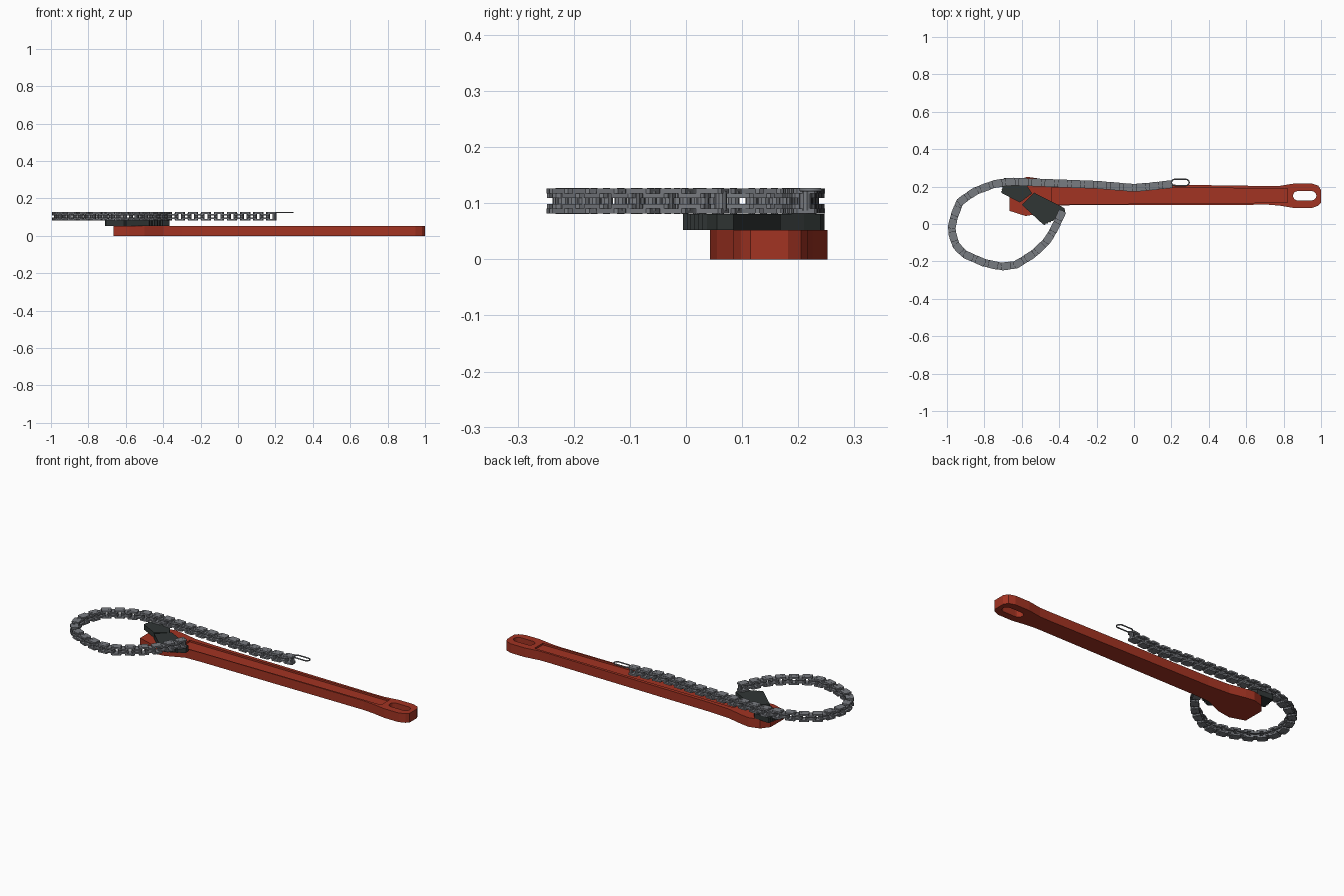
import bpy, bmesh
from math import cos, sin, pi
from mathutils import Vector, Matrix

if "Cube" in bpy.data.objects:
    bpy.data.objects.remove(bpy.data.objects["Cube"])


def material(name, rgb):
    m = bpy.data.materials.new(name)
    m.use_nodes = True
    m.diffuse_color = (*rgb, 1)
    bsdf = next(n for n in m.node_tree.nodes if n.type == 'BSDF_PRINCIPLED')
    bsdf.inputs["Base Color"].default_value = (*rgb, 1)
    return m


RED = material("red paint", (0.36, 0.033, 0.016))
DARK = material("dark steel", (0.03, 0.037, 0.036))
GREY = material("grey steel", (0.19, 0.2, 0.22))


def add_prism(bm, points, z0, z1):
    """Extrude a flat outline from z0 to z1."""
    face = bm.faces.new([bm.verts.new((x, y, z0)) for x, y in points])
    top = bmesh.ops.extrude_face_region(bm, geom=[face])["geom"]
    bmesh.ops.translate(bm, vec=(0, 0, z1 - z0),
                        verts=[v for v in top if isinstance(v, bmesh.types.BMVert)])


def finish(bm, name, mat):
    bmesh.ops.recalc_face_normals(bm, faces=bm.faces)
    mesh = bpy.data.meshes.new(name)
    bm.to_mesh(mesh)
    bm.free()
    mesh.materials.append(mat)
    ob = bpy.data.objects.new(name, mesh)
    bpy.context.collection.objects.link(ob)
    return ob


def prism(name, points, z0, z1, mat):
    bm = bmesh.new()
    add_prism(bm, points, z0, z1)
    return finish(bm, name, mat)


def cut(target, cutter):
    """Subtract a cutter, then discard it."""
    cutter.hide_render = True
    mod = target.modifiers.new("cut", 'BOOLEAN')
    mod.operation, mod.object, mod.solver = 'DIFFERENCE', cutter, 'EXACT'
    bpy.context.view_layer.objects.active = target
    bpy.ops.object.modifier_apply(modifier=mod.name)
    bpy.data.objects.remove(cutter)


def slot_outline(x0, x1, y, r, n=8):
    """Outline with two rounded ends."""
    right = [(x1 - r + r * cos(a), y + r * sin(a))
             for a in [-pi / 2 + pi * i / n for i in range(n + 1)]]
    left = [(x0 + r - (x - x1 + r), 2 * y - yy) for x, yy in right]
    return right + left


# Handle with flared head, hanging slot and sunken panel
handle = prism("handle", [
    (-0.665, 0.07), (-0.58, 0.043), (-0.5, 0.055), (-0.4, 0.098), (-0.3, 0.102),
    (0.72, 0.103), (0.78, 0.098), (0.86, 0.085), (0.95, 0.085), (0.985, 0.098),
    (1.0, 0.115), (1.0, 0.182), (0.985, 0.205), (0.95, 0.217), (0.86, 0.217),
    (0.78, 0.204), (0.72, 0.203), (-0.3, 0.217), (-0.43, 0.225), (-0.52, 0.245),
    (-0.57, 0.252), (-0.63, 0.235), (-0.665, 0.19)], 0, 0.052, RED)
cut(handle, prism("slot_cutter", slot_outline(0.85, 0.975, 0.151, 0.025),
                  -0.1, 0.1, RED))
cut(handle, prism("panel_cutter", [(-0.44, 0.105), (0.82, 0.115), (0.82, 0.19),
                                   (-0.44, 0.195)], 0.042, 0.1, RED))


def toothed(a, b, n, depth):
    """Zigzag edge from a to b with teeth to the right of travel."""
    a, b = Vector(a), Vector(b)
    d = (b - a).normalized()
    out = Vector((d.y, -d.x)) * depth
    pts = []
    for i in range(n):
        pts += [a.lerp(b, i / n), a.lerp(b, (i + 0.5) / n) + out]
    return [tuple(p) for p in pts + [b]]


# Jaws on top of the head
prism("front_jaw", [(-0.535, 0.168), (-0.6, 0.103)]
      + toothed((-0.485, -0.003), (-0.4, 0.037), 6, 0.006)
      + [(-0.366, 0.055), (-0.372, 0.085)], 0.052, 0.081, DARK)
prism("rear_jaw", toothed((-0.692, 0.247), (-0.707, 0.165), 6, 0.005)
      + [(-0.61, 0.115), (-0.545, 0.163), (-0.575, 0.21), (-0.6, 0.24)],
      0.052, 0.081, DARK)

# Chain route, walked in equal steps to find the joints
ROUTE = [Vector(p) for p in [
    (-0.385, 0.062), (-0.42, -0.015), (-0.46, -0.085), (-0.53, -0.155),
    (-0.63, -0.218), (-0.71, -0.228), (-0.8, -0.208), (-0.91, -0.16),
    (-0.955, -0.11), (-0.977, -0.03), (-0.962, 0.04), (-0.93, 0.12),
    (-0.85, 0.175), (-0.75, 0.213), (-0.66, 0.227), (-0.4, 0.217),
    (-0.2, 0.21), (0, 0.193), (0.1, 0.202), (0.2, 0.213)]]
PITCH = 0.035
joints, left_over = [], 0.0
for a, b in zip(ROUTE, ROUTE[1:]):
    length, s = (b - a).length, left_over
    while s < length:
        joints.append(a.lerp(b, s / length))
        s += PITCH
    left_over = s - length


def add_link(bm, a, b, width, z0, z1):
    """Plate with clipped corners spanning two joints."""
    d = (b - a).normalized()
    n = Vector((-d.y, d.x))
    half, w, c = (b - a).length / 2 + 0.009, width / 2, 0.005
    shape = [(half, w - c), (half - c, w), (c - half, w), (-half, w - c),
             (-half, c - w), (c - half, -w), (half - c, -w), (half, c - w)]
    mid = (a + b) / 2
    add_prism(bm, [tuple(mid + d * u + n * v) for u, v in shape], z0, z1)


# Alternating outer and inner link plates
outer, inner, pins = bmesh.new(), bmesh.new(), bmesh.new()
for i, (a, b) in enumerate(zip(joints, joints[1:])):
    if i % 2 == 0:
        add_link(outer, a, b, 0.042, 0.082, 0.091)
        add_link(outer, a, b, 0.042, 0.117, 0.126)
    else:
        add_link(inner, a, b, 0.04, 0.091, 0.099)
        add_link(inner, a, b, 0.04, 0.109, 0.117)
# Rollers and pins
for p in joints:
    for r, h in ((0.011, 0.034), (0.006, 0.046)):
        bmesh.ops.create_cone(pins, cap_ends=True, segments=10, radius1=r, radius2=r,
                              depth=h, matrix=Matrix.Translation((p.x, p.y, 0.104)))
finish(outer, "chain_outer_plates", GREY)
finish(inner, "chain_inner_plates", GREY)
finish(pins, "chain_pins", GREY)

# Wire loop at the free end of the chain
curve = bpy.data.curves.new("end_ring", 'CURVE')
curve.dimensions = '3D'
curve.bevel_depth, curve.bevel_resolution = 0.0035, 1
spline = curve.splines.new('POLY')
ring = slot_outline(0.2, 0.295, 0.222, 0.017, 6)
spline.points.add(len(ring) - 1)
for pt, (x, y) in zip(spline.points, ring):
    pt.co = (x, y, 0.124, 1)
spline.use_cyclic_u = True
curve.materials.append(GREY)
bpy.context.collection.objects.link(bpy.data.objects.new("end_ring", curve))
